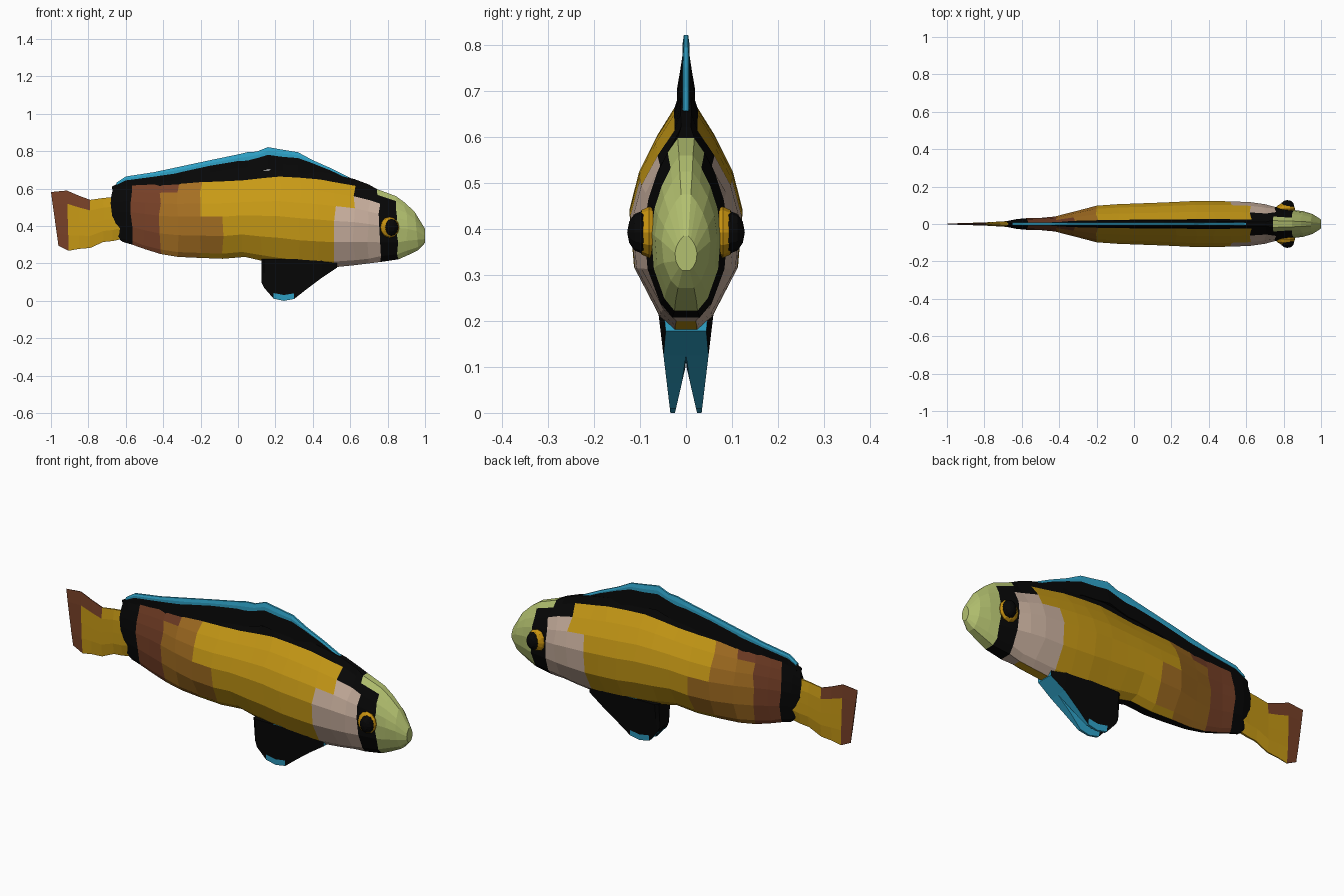
import bpy, bmesh, math, random

random.seed(4)
COL = {
    "yellow": (0.58, 0.325, 0.008), "orange": (0.38, 0.16, 0.016),
    "brown": (0.19, 0.053, 0.021), "black": (0.002, 0.002, 0.002),
    "pink": (0.58, 0.43, 0.34), "green": (0.45, 0.53, 0.16),
    "blue": (0.03, 0.38, 0.60), "gold": (0.58, 0.29, 0.005),
}
NAMES = list(COL)
MATS = {}
for n, c in COL.items():
    MATS[n] = bpy.data.materials.new(n)
    MATS[n].diffuse_color = (*c, 1)


def skin(name, rings, paint):
    """Join rings of points into a closed flat-shaded skin, coloured per face."""
    bm = bmesh.new()
    vs = [[bm.verts.new(p) for p in r] for r in rings]
    n = len(vs[0])
    for a, b in zip(vs, vs[1:]):
        for i in range(n):
            j = (i + 1) % n
            bm.faces.new((a[i], a[j], b[j], b[i]))
    bm.faces.new(vs[0])
    bm.faces.new(vs[-1])
    bmesh.ops.recalc_face_normals(bm, faces=bm.faces)
    for f in bm.faces:
        f.material_index = NAMES.index(paint(f.calc_center_median(), f.normal))
    me = bpy.data.meshes.new(name)
    bm.to_mesh(me)
    bm.free()
    for m in NAMES:
        me.materials.append(MATS[m])
    ob = bpy.data.objects.new(name, me)
    bpy.context.collection.objects.link(ob)
    return ob


def ring(x, zb, zt, hw, prof, shear=0, wobble=0):
    """Symmetric section at x from a half profile of (height, width) fractions."""
    half = [(x + shear * t + random.uniform(-wobble, wobble), w * hw,
             zb + (zt - zb) * t) for t, w in prof]
    return half + [(a, -b, c) for a, b, c in reversed(half)]


# Body and head: x, bottom, top, half width, backward lean
body = [
    (-0.66, 0.35, 0.61, 0.016, -0.02), (-0.62, 0.315, 0.64, 0.026, -0.01), (-0.57, 0.30, 0.65, 0.031, 0),
    (-0.50, 0.275, 0.655, 0.033, 0), (-0.42, 0.25, 0.66, 0.040, 0), (-0.32, 0.235, 0.665, 0.066, 0),
    (-0.20, 0.23, 0.67, 0.098, 0), (-0.08, 0.225, 0.675, 0.106, 0), (0.03, 0.235, 0.68, 0.110, 0),
    (0.13, 0.215, 0.695, 0.114, 0), (0.22, 0.20, 0.705, 0.118, 0), (0.33, 0.185, 0.70, 0.123, 0),
    (0.43, 0.18, 0.69, 0.123, 0), (0.52, 0.18, 0.675, 0.121, 0), (0.62, 0.19, 0.652, 0.117, 0),
    (0.70, 0.20, 0.622, 0.106, 0), (0.77, 0.208, 0.598, 0.091, -0.02), (0.85, 0.222, 0.560, 0.076, -0.01),
    (0.91, 0.245, 0.525, 0.068, -0.02), (0.965, 0.272, 0.475, 0.053, -0.02), (1.0, 0.31, 0.385, 0.024, 0),
]
SIDE = [(0, 0.2), (0.06, 0.47), (0.27, 0.92), (0.5, 1), (0.66, 0.83),
        (0.80, 0.53), (0.92, 0.21), (1, 0.10)]
HEAD = [(0, 0.33), (0.08, 0.62), (0.27, 0.92), (0.5, 1), (0.66, 0.9),
        (0.80, 0.70), (0.92, 0.44), (1, 0.2)]


def paint_body(c, n):
    x, z = c.x, c.z
    if x > 0.84 or (x > 0.77 and z > 0.53):
        return "green"
    if x > 0.75 or x < -0.57:
        return "black"
    if x > 0.62 and z > 0.55:
        return "black"
    top = max(0.625, 0.665 - 0.15 * abs(x - 0.25))
    if z > top or (z < 0.27 and n.z < -0.9 and x < 0.1):
        return "black"
    if x > 0.52 and z > 0.195 and z < (0.55 if x > 0.62 else 0.47):
        return "pink"
    if x < -0.42 or (x < -0.32 and z > 0.58):
        return "brown"
    if x < -0.2 or (x < -0.08 and 0.3 < z < 0.4):
        return "orange"
    return "yellow"


skin("body", [ring(x, b, t, w, HEAD if x > 0.75 else SIDE, s, 0.009 if x < 0.95 else 0)
              for x, b, t, w, s in body], paint_body)

# Tail fin
tail = [(-0.60, 0.335, 0.58, 0.022, 0), (-0.67, 0.32, 0.555, 0.016, 0), (-0.72, 0.315, 0.55, 0.013, 0),
        (-0.79, 0.283, 0.54, 0.009, 0), (-0.85, 0.278, 0.562, 0.007, 0), (-0.905, 0.268, 0.59, 0.005, -0.01),
        (-0.96, 0.295, 0.582, 0.003, -0.04)]
FLAT = [(0, 0.3), (0.25, 1), (0.5, 1), (0.78, 0.9), (1, 0.3)]
skin("tail_fin", [ring(*s[:4], FLAT, s[4]) for s in tail],
     lambda c, n: "brown" if c.x < -0.90 or (c.x < -0.8 and c.z > 0.5) else "yellow")

# Dorsal fin: dark base with a bright edge along the top
dorsal = [(-0.65, 0.625, 0.632), (-0.60, 0.65, 0.665), (-0.45, 0.67, 0.688), (-0.30, 0.692, 0.72),
          (-0.15, 0.725, 0.752), (0.0, 0.75, 0.783), (0.05, 0.752, 0.795), (0.10, 0.765, 0.798),
          (0.16, 0.783, 0.822), (0.24, 0.772, 0.808), (0.32, 0.766, 0.795), (0.40, 0.738, 0.752),
          (0.50, 0.698, 0.708), (0.60, 0.650, 0.658)]
WEDGE = [(0, 1), (0.5, 0.65), (1, 0.35)]
EDGE = [(0, 0.9), (0.5, 1), (1, 0.6)]
skin("dorsal_fin", [ring(x, b - 0.08, b, 0.020 if x > -0.4 else 0.012, WEDGE) for x, b, t in dorsal],
     lambda c, n: "black")
skin("dorsal_fin_edge", [ring(x, b - 0.006, t, 0.008, EDGE) for x, b, t in dorsal],
     lambda c, n: "blue")

# Pair of pelvic fins, dark outside and bright inside
pelvic = [(0.125, 0.10), (0.14, 0.07), (0.19, 0.012), (0.245, 0.0), (0.30, 0.01),
          (0.37, 0.065), (0.45, 0.125), (0.53, 0.178)]
rings = []
for x, zb in pelvic:
    zs = [zb + (0.225 - zb) * t for t in (0, 0.14, 0.5, 1)]
    k = 0.8 if x < 0.13 or x > 0.5 else 1
    rings.append([(x, (0.034 + 0.12 * z) * k, z) for z in zs] +
                 [(x, max(0.0, 0.024 - 0.23 * z), z) for z in reversed(zs)])
fins = skin("pelvic_fins", rings, lambda c, n: "blue" if c.z < 0.042 or
            (n.y < 0.5 and c.x > 0.22) else "black")
mir = fins.modifiers.new("mirror", "MIRROR")
mir.use_axis = (False, True, False)

# Eyes: gold rim and dark pupil on both sides
for side, label in ((-1, "right"), (1, "left")):
    for part, mat, x, y, size in (("eye_rim", "gold", 0.81, 0.08, (0.052, 0.033, 0.056)),
                                  ("pupil", "black", 0.82, 0.096, (0.037, 0.032, 0.046))):
        bpy.ops.mesh.primitive_uv_sphere_add(segments=12, ring_count=6, radius=1,
                                             location=(x, side * y, 0.393),
                                             rotation=(math.pi / 2, 0, 0))
        ob = bpy.context.object
        ob.name = f"{label}_{part}"
        ob.scale = (size[0], size[2], size[1])
        ob.data.materials.append(MATS[mat])
